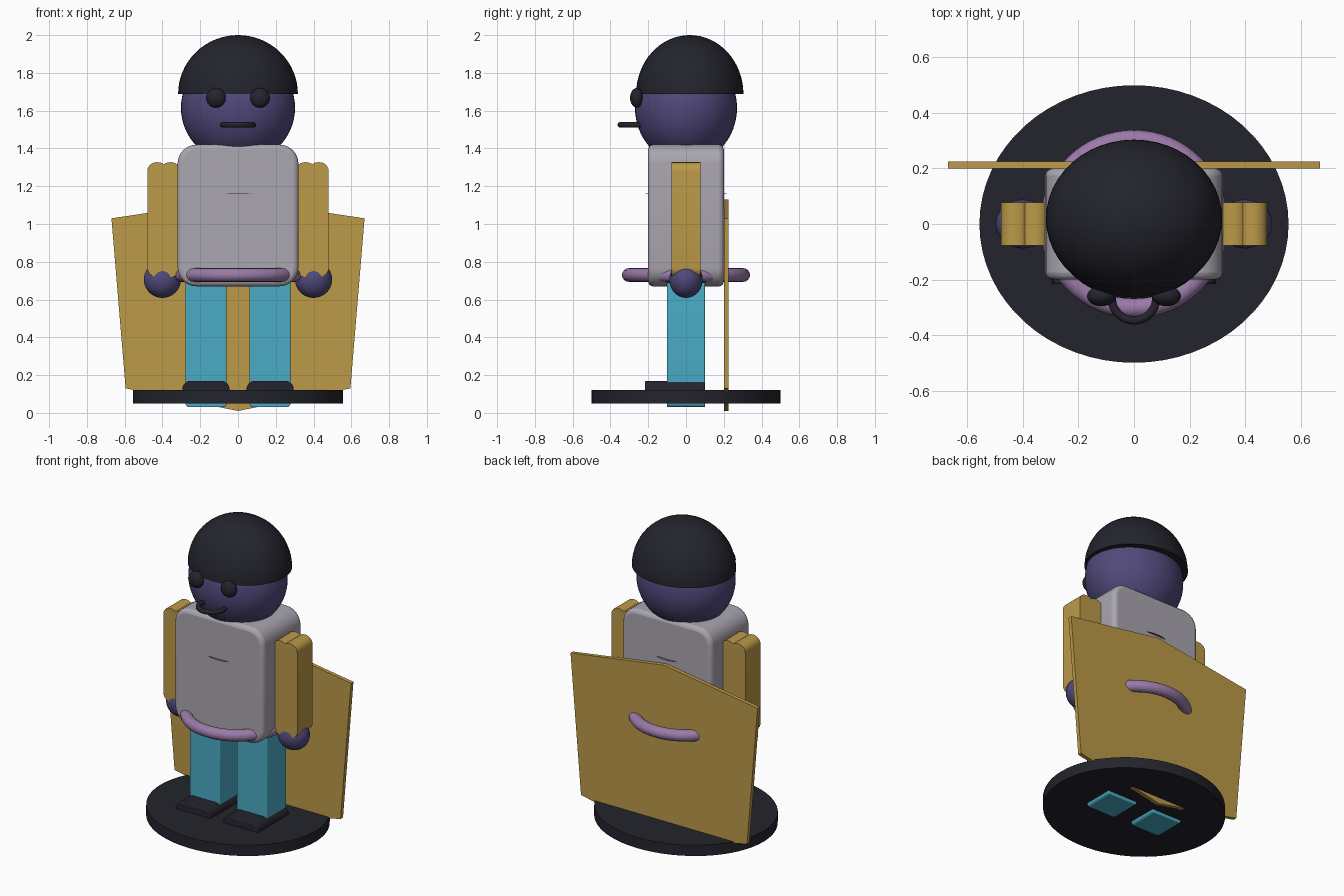
import bpy, bmesh, math
from mathutils import Matrix

old = bpy.data.objects.get("Cube")
if old:
    bpy.data.objects.remove(old, do_unlink=True)


def material(name, r, g, b):
    m = bpy.data.materials.new(name)
    m.use_nodes = True
    m.diffuse_color = (r, g, b, 1)
    bsdf = next(n for n in m.node_tree.nodes if n.type == "BSDF_PRINCIPLED")
    bsdf.inputs["Base Color"].default_value = (r, g, b, 1)
    bsdf.inputs["Roughness"].default_value = 0.7
    return m


DARK = material("charcoal", 0.017, 0.017, 0.026)
SKIN = material("dusky violet", 0.08, 0.067, 0.20)
GOLD = material("gold", 0.50, 0.32, 0.065)
GREY = material("pale grey", 0.40, 0.38, 0.43)
TEAL = material("teal", 0.068, 0.41, 0.56)
MAUVE = material("mauve", 0.32, 0.195, 0.39)


def finish(bm, name, mat):
    bmesh.ops.recalc_face_normals(bm, faces=bm.faces[:])
    mesh = bpy.data.meshes.new(name)
    bm.to_mesh(mesh)
    bm.free()
    ob = bpy.data.objects.new(name, mesh)
    bpy.context.collection.objects.link(ob)
    mesh.materials.append(mat)
    bpy.ops.object.select_all(action="DESELECT")
    ob.select_set(True)
    bpy.context.view_layer.objects.active = ob
    bpy.ops.object.shade_smooth_by_angle(angle=math.radians(35))
    return ob


def slab(name, mat, x, y, z, radius, soft=0):
    """Box given by ranges, rounded as seen from the front."""
    bm = bmesh.new()
    bmesh.ops.create_cube(bm, size=1)
    size = [b - a for a, b in (x, y, z)]
    mid = [(a + b) / 2 for a, b in (x, y, z)]
    bmesh.ops.scale(bm, vec=size, verts=bm.verts)
    bmesh.ops.translate(bm, vec=mid, verts=bm.verts)
    along_y = [e for e in bm.edges
               if abs(e.verts[0].co.y - e.verts[1].co.y) > 1e-4]
    bmesh.ops.bevel(bm, geom=along_y, offset=radius, segments=6,
                    profile=0.5, affect="EDGES")
    ob = finish(bm, name, mat)
    if soft:
        mod = ob.modifiers.new("soft_edges", "BEVEL")
        mod.width, mod.segments = soft, 3
        mod.limit_method, mod.angle_limit = "ANGLE", math.radians(50)
    return ob


def ball(name, mat, centre, radii, half=False):
    bm = bmesh.new()
    bmesh.ops.create_uvsphere(bm, u_segments=48, v_segments=32, radius=1)
    if half:
        cut = bmesh.ops.bisect_plane(bm, geom=bm.verts[:] + bm.edges[:] + bm.faces[:],
                                     dist=1e-4, plane_co=(0, 0, 0),
                                     plane_no=(0, 0, 1), clear_inner=True)
        rim = [e for e in cut["geom_cut"] if isinstance(e, bmesh.types.BMEdge)]
        bmesh.ops.contextual_create(bm, geom=rim)
    bmesh.ops.scale(bm, vec=radii, verts=bm.verts)
    bmesh.ops.translate(bm, vec=centre, verts=bm.verts)
    return finish(bm, name, mat)


def disc(name, mat, z, rx, ry, height):
    bm = bmesh.new()
    bmesh.ops.create_cone(bm, cap_ends=True, segments=64, radius1=1, radius2=1,
                          depth=height,
                          matrix=Matrix.Translation((0, 0, z)) @ Matrix.Diagonal((rx, ry, 1, 1)))
    return finish(bm, name, mat)


def ring(name, mat, centre, major, minor):
    bpy.ops.mesh.primitive_torus_add(location=centre, major_radius=major, minor_radius=minor,
                                     major_segments=64, minor_segments=16)
    ob = bpy.context.object
    ob.name = name
    ob.data.materials.append(mat)
    bpy.ops.object.shade_smooth()


# Stand
disc("stand", DARK, 0.085, 0.557, 0.5, 0.07)

# Cape: six-sided sheet behind the body
bm = bmesh.new()
outline = [(-0.67, 1.03), (0, 1.13), (0.67, 1.03), (0.595, 0.13), (0, 0.01), (-0.595, 0.13)]
sheet = bm.faces.new([bm.verts.new((x, 0.2, z)) for x, z in outline])
pulled = bmesh.ops.extrude_face_region(bm, geom=[sheet], use_keep_orig=True)
bmesh.ops.translate(bm, vec=(0, 0.025, 0),
                    verts=[v for v in pulled["geom"] if isinstance(v, bmesh.types.BMVert)])
finish(bm, "cape", GOLD)

# Torso, belt and chest plate
slab("torso", GREY, (-0.32, 0.32), (-0.2, 0.2), (0.67, 1.42), 0.1, 0.025)
ring("belt", MAUVE, (0, 0, 0.73), 0.303, 0.036)
disc("chest_plate", MAUVE, 1.16, 0.214, 0.214, 0.003)

# Limbs on both sides
for side, s in (("left", 1), ("right", -1)):
    def span(a, b):
        return tuple(sorted((s * a, s * b)))
    slab(side + "_leg", TEAL, span(0.06, 0.278), (-0.1, 0.1), (0.03, 0.7), 0.02, 0.005)
    slab(side + "_shoe", DARK, span(0.045, 0.295), (-0.217, 0.1), (0.06, 0.17), 0.045, 0.006)
    slab(side + "_inner_sleeve", GOLD, span(0.305, 0.41), (-0.078, 0.078), (0.72, 1.327), 0.048)
    slab(side + "_outer_sleeve", GOLD, span(0.375, 0.48), (-0.078, 0.078), (0.72, 1.327), 0.048)
    ball(side + "_hand", SKIN, (s * 0.4, 0, 0.706), (0.098, 0.088, 0.097))
    ball(side + "_eye", DARK, (s * 0.117, -0.26, 1.668), (0.052, 0.036, 0.052))

# Head, hair and mouth
ball("head", SKIN, (0, 0, 1.615), (0.302, 0.27, 0.295))
ball("hair", DARK, (0, 0.02, 1.688), (0.317, 0.284, 0.312), half=True)
ring("mouth", DARK, (0, -0.267, 1.525), 0.08, 0.015)
